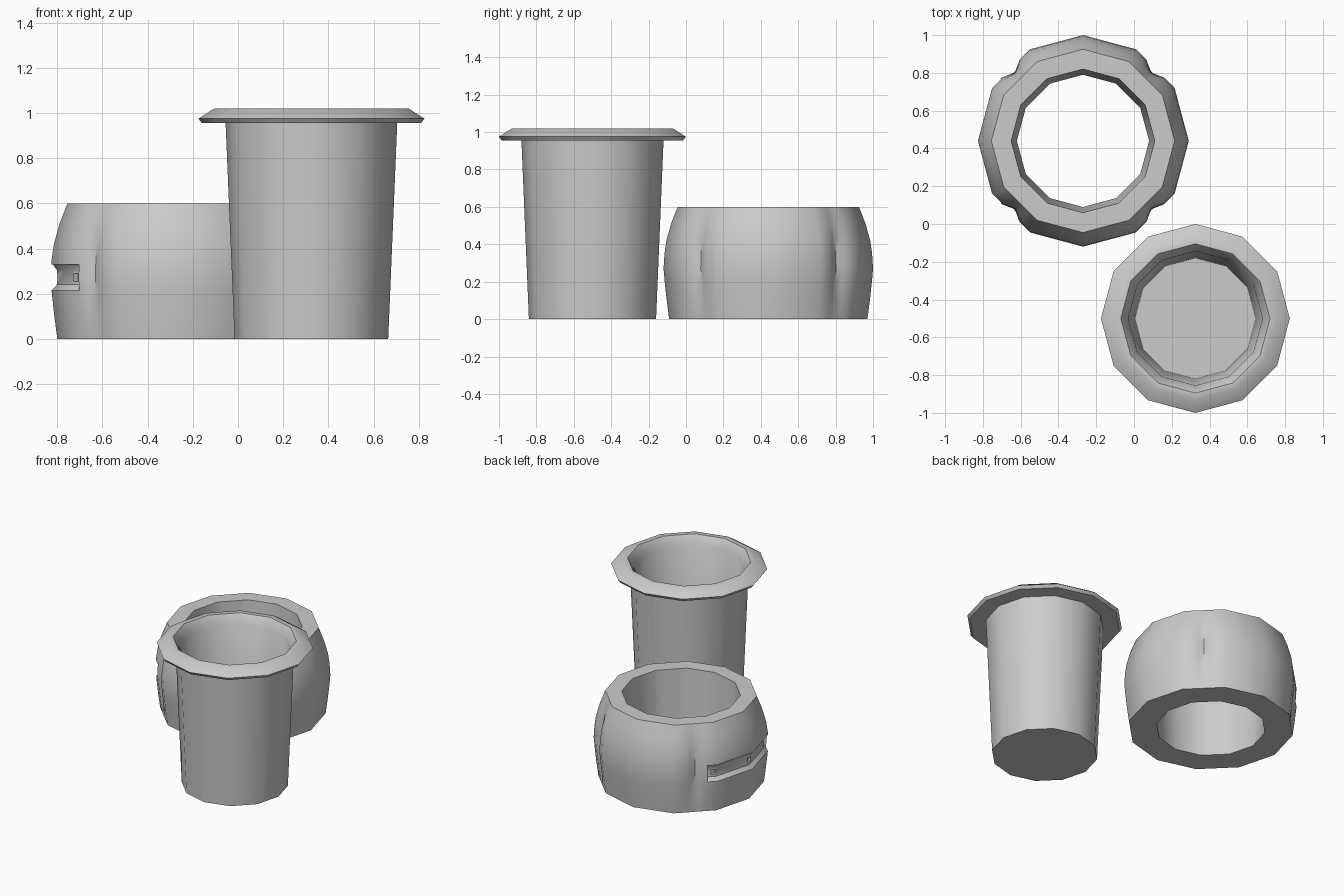
import bpy, bmesh, math

if "Cube" in bpy.data.objects:
    bpy.data.objects.remove(bpy.data.objects["Cube"])

grey = bpy.data.materials.new("plain grey")
grey.diffuse_color = (0.6, 0.6, 0.6, 1)
grey.use_nodes = True
grey.node_tree.nodes["Principled BSDF"].inputs["Base Color"].default_value = grey.diffuse_color


def make_object(name, bm, location):
    bmesh.ops.recalc_face_normals(bm, faces=bm.faces)
    mesh = bpy.data.meshes.new(name)
    bm.to_mesh(mesh)
    bm.free()
    mesh.materials.append(grey)
    ob = bpy.data.objects.new(name, mesh)
    ob.location = location
    bpy.context.collection.objects.link(ob)
    return ob


def facet(deg):
    """Radius factor that keeps extra points on a flat side of a 12-gon."""
    off = (deg % 30) - 15
    return math.cos(math.radians(15)) / math.cos(math.radians(off))


def loft(rows, angles, closed_profile=False, closed_turn=True, cap_ends=False):
    """rows: functions of the angle giving (radius, z); swept about z."""
    bm = bmesh.new()
    grid = []
    for row in rows:
        ring = []
        for a in angles:
            r, z = row(a)
            t = math.radians(a)
            ring.append(bm.verts.new((r * math.cos(t), r * math.sin(t), z)))
        grid.append(ring)
    n, m = len(rows), len(angles)
    for i in range(n if closed_profile else n - 1):
        for j in range(m if closed_turn else m - 1):
            k, l = (i + 1) % n, (j + 1) % m
            bm.faces.new((grid[i][j], grid[i][l], grid[k][l], grid[k][j]))
    if cap_ends and closed_turn:
        bm.faces.new(grid[0])
        bm.faces.new(grid[-1])
    elif cap_ends:
        bm.faces.new([g[0] for g in grid])
        bm.faces.new([g[-1] for g in grid])
    return bm


def ring_row(r, z, groove=0.0):
    def row(a):
        d = abs((a % 90) - 45)
        dip = groove * 0.5 * (1 + math.cos(math.pi * d / 7)) if d < 7 else 0
        return r * facet(a) - dip, z
    return row


def smooth(ob):
    bpy.ops.object.select_all(action='DESELECT')
    ob.select_set(True)
    bpy.context.view_layer.objects.active = ob
    bpy.ops.object.shade_smooth_by_angle(angle=math.radians(35))


def cut(ob, cutter):
    mod = ob.modifiers.new("cut", 'BOOLEAN')
    mod.operation = 'DIFFERENCE'
    mod.solver = 'EXACT'
    mod.object = cutter
    bpy.ops.object.select_all(action='DESELECT')
    ob.select_set(True)
    bpy.context.view_layer.objects.active = ob
    bpy.ops.object.modifier_apply(modifier=mod.name)
    bpy.data.objects.remove(cutter)


# Tapered cup with a wide bevelled lip
cup_profile = [(0.34, 0), (0.38, 0.955), (0.485, 0.955), (0.5, 0.975),
               (0.43, 1.02), (0.395, 1.02), (0.355, 0.96), (0.32, 0.04)]
cup = make_object("cup", loft([ring_row(r, z) for r, z in cup_profile],
                              range(0, 360, 30), cap_ends=True),
                  (0.325, -0.5, 0))
smooth(cup)

# Bulging open holder with four shallow vertical grooves
angles = list(range(0, 360, 30))
for diagonal in (45, 135, 225, 315):
    angles += [diagonal + d for d in (-7, -3.5, 0, 3.5, 7)]
angles.sort()
holder_profile = [(0.53, 0, 0), (0.543, 0.1, 0.01), (0.554, 0.2, 0.026),
                  (0.56, 0.27, 0.03), (0.555, 0.35, 0.028), (0.545, 0.42, 0.02),
                  (0.52, 0.51, 0.008), (0.485, 0.6, 0),
                  (0.38, 0.6, 0), (0.35, 0, 0)]
centre = (-0.27, 0.44, 0)
holder = make_object("holder", loft([ring_row(*p) for p in holder_profile],
                                    angles, closed_profile=True), centre)

# Curved slot across the left side
slot_profile = [(0.555, 0.215), (0.532, 0.24), (0.532, 0.305), (0.55, 0.33),
                (0.65, 0.33), (0.65, 0.215)]
cut(holder, make_object("slot_cutter",
                        loft([ring_row(r, z) for r, z in slot_profile],
                             (143, 150, 165, 180, 195, 210, 217),
                             closed_profile=True, closed_turn=False,
                             cap_ends=True), centre))

# Small square sockets in the slot floor
for a in (148, 180, 212):
    bm = bmesh.new()
    bmesh.ops.create_cube(bm, size=1)
    socket = make_object("socket_cutter", bm, centre)
    t = math.radians(a)
    r = 0.532 * facet(a)
    socket.location = (centre[0] + r * math.cos(t), centre[1] + r * math.sin(t), 0.272)
    socket.scale = (0.04, 0.03, 0.034)
    socket.rotation_euler.z = t
    bpy.context.view_layer.update()
    cut(holder, socket)
smooth(holder)
